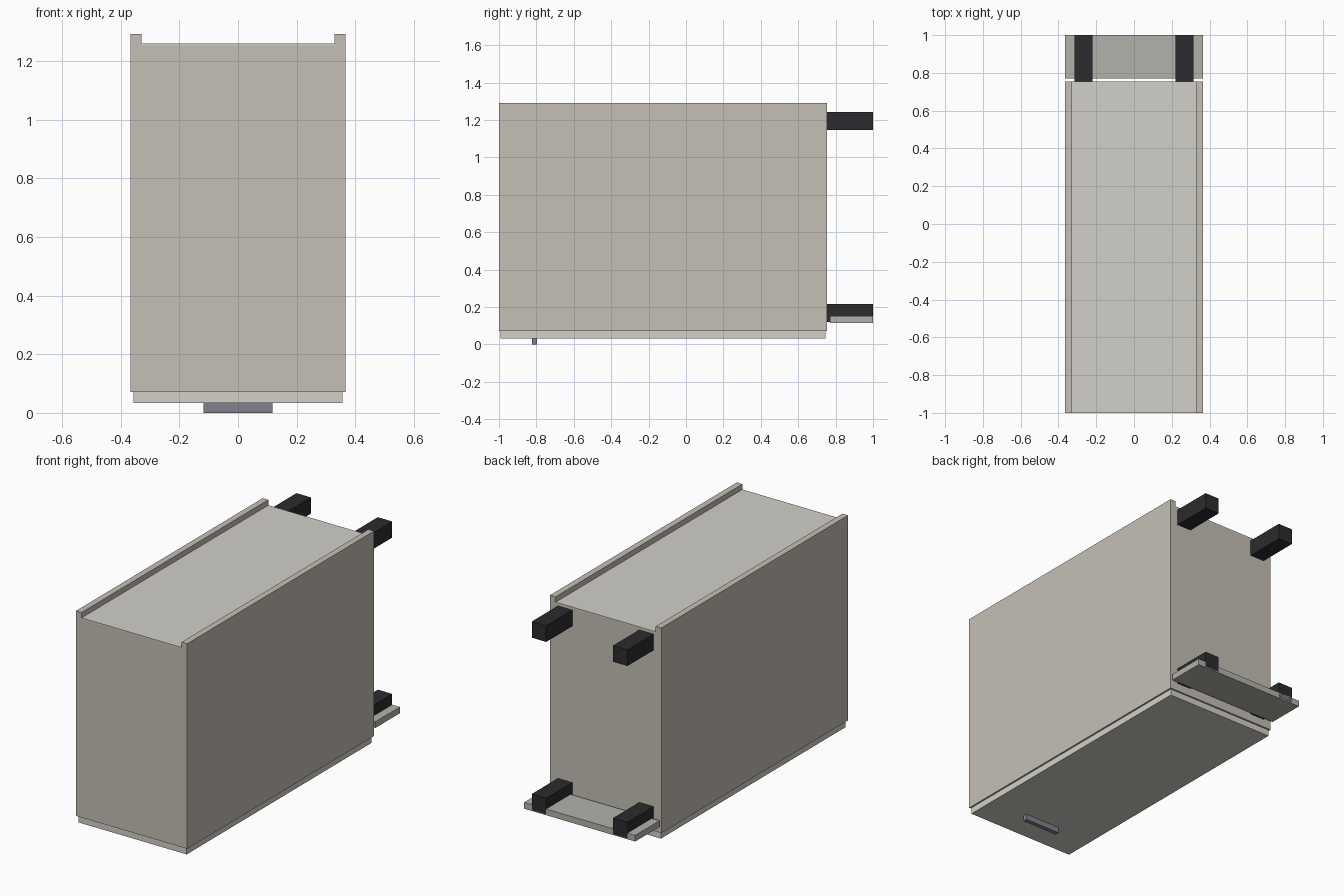
import bpy, bmesh

if "Cube" in bpy.data.objects:
    bpy.data.objects.remove(bpy.data.objects["Cube"])


def material(name, r, g, b):
    m = bpy.data.materials.new(name)
    m.diffuse_color = (r, g, b, 1)
    m.use_nodes = True
    m.node_tree.nodes["Principled BSDF"].inputs["Base Color"].default_value = m.diffuse_color
    return m


CARCASS = material("warm_board", 0.56, 0.52, 0.46)
PANEL = material("pale_board", 0.64, 0.63, 0.58)
KICK = material("grey_board", 0.45, 0.45, 0.41)
METAL = material("metal", 0.23, 0.22, 0.25)
PLASTIC = material("black_plastic", 0.025, 0.025, 0.028)


def box(name, x, y, z, mat):
    """Box from (min, max) ranges on each axis."""
    bm = bmesh.new()
    bmesh.ops.create_cube(bm, size=1)
    for v in bm.verts:
        v.co = [r[0] if c < 0 else r[1] for c, r in zip(v.co, (x, y, z))]
    mesh = bpy.data.meshes.new(name)
    bm.to_mesh(mesh)
    bm.free()
    mesh.materials.append(mat)
    obj = bpy.data.objects.new(name, mesh)
    bpy.context.collection.objects.link(obj)
    return obj


W, T = 0.366, 0.037          # half width, board thickness
Y0, Y1 = -1.0, 0.755         # cabinet top end and base end
Z0, Z1 = 0.072, 1.292        # door side and back edge
INNER = W - T

# Side boards and the feet attached to the base end
for side, s in (("left", -1), ("right", 1)):
    box(f"{side}_side_board", sorted((s * INNER, s * W)), (Y0, Y1), (Z0, Z1), CARCASS)
    for row, z in (("front", 0.12), ("back", 1.146)):
        box(f"{side}_{row}_foot", sorted((s * 0.22, s * 0.315)),
            (Y1, 1.0), (z, z + 0.096), PLASTIC)

# End boards between the sides
box("top_board", (-INNER, INNER), (Y0, Y0 + T), (Z0, 1.252), CARCASS)
box("base_board", (-INNER, INNER), (Y1 - T, Y1), (Z0, 1.252), CARCASS)

# Recessed back panel
box("back_panel", (-INNER, INNER), (Y0, Y1), (1.252, 1.26), PANEL)

# Door with its handle, facing down
box("door", (-0.357, 0.357), (-0.992, 0.746), (0.033, 0.071), PANEL)
box("door_handle", (-0.118, 0.118), (-0.823, -0.797), (0, 0.033), METAL)

# Kick board across the front feet
box("kick_board", (-W, W), (0.771, 1.0), (0.115, 0.152), KICK)
